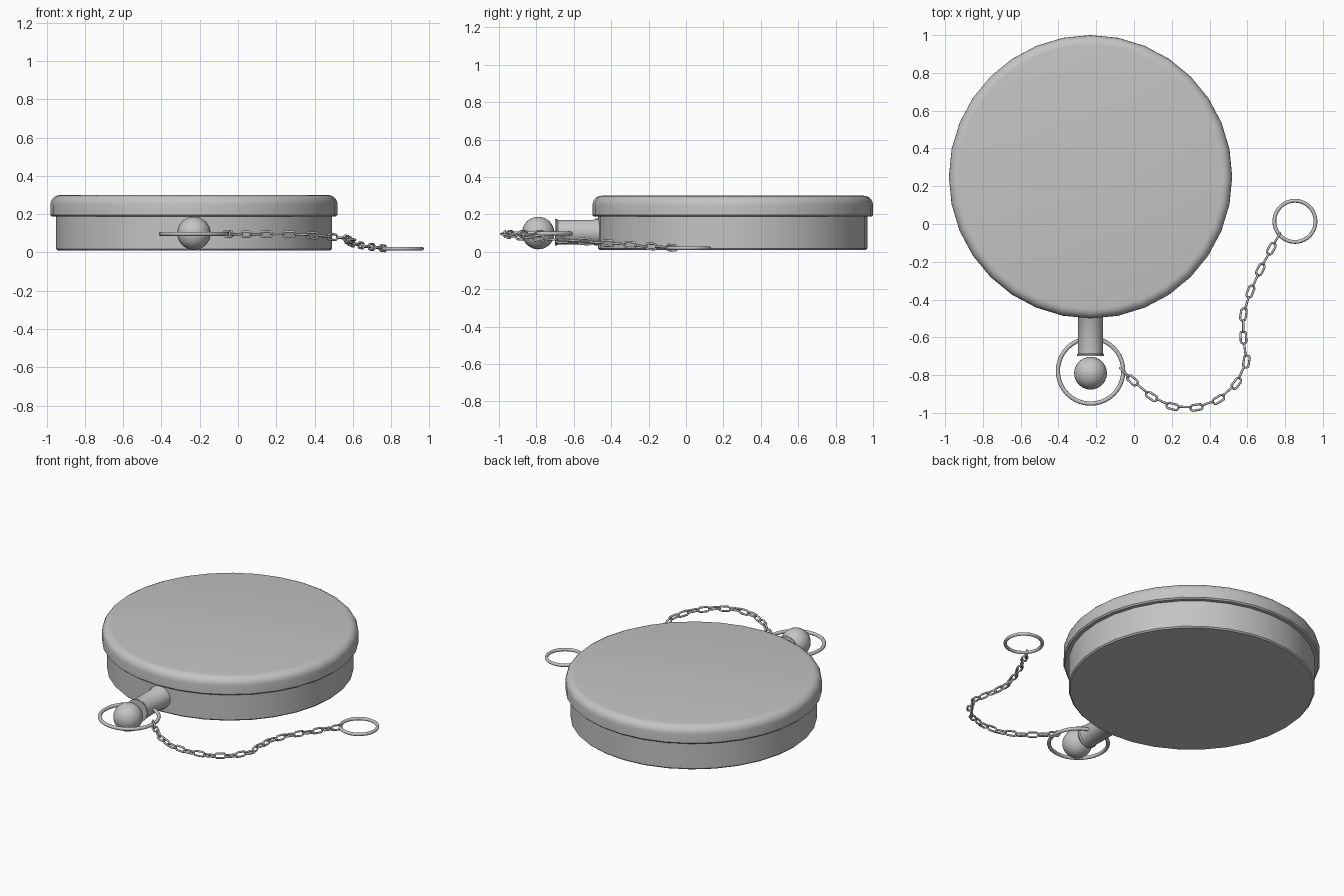
import bpy, bmesh, math
from mathutils import Vector, Matrix

if "Cube" in bpy.data.objects:
    bpy.data.objects.remove(bpy.data.objects["Cube"])

steel = bpy.data.materials.new("grey_metal")
steel.diffuse_color = (0.55, 0.55, 0.55, 1)
steel.use_nodes = True
steel.node_tree.nodes["Principled BSDF"].inputs["Base Color"].default_value = steel.diffuse_color


def finish(obj, name, angle=35):
    obj.name = name
    obj.data.name = name
    obj.data.materials.append(steel)
    bpy.ops.object.select_all(action='DESELECT')
    obj.select_set(True)
    bpy.context.view_layer.objects.active = obj
    bpy.ops.object.shade_smooth_by_angle(angle=math.radians(angle))
    return obj


def lathe(name, profile, segs, matrix):
    """Turn a (radius, height) profile about z, cap both ends, then place it."""
    bm = bmesh.new()
    rings = [[bm.verts.new((r * math.cos(2 * math.pi * i / segs),
                            r * math.sin(2 * math.pi * i / segs), h))
              for i in range(segs)] for r, h in profile]
    for a, b in zip(rings, rings[1:]):
        for i in range(segs):
            j = (i + 1) % segs
            bm.faces.new((a[i], a[j], b[j], b[i]))
    bm.faces.new(rings[0])
    bm.faces.new(rings[-1])
    bmesh.ops.recalc_face_normals(bm, faces=bm.faces)
    mesh = bpy.data.meshes.new(name)
    bm.to_mesh(mesh)
    bm.free()
    mesh.transform(matrix)
    obj = bpy.data.objects.new(name, mesh)
    bpy.context.collection.objects.link(obj)
    return finish(obj, name)


def ring(name, location, outer, minor):
    bpy.ops.mesh.primitive_torus_add(location=location, major_radius=outer - minor,
                                     minor_radius=minor, major_segments=40, minor_segments=10)
    return finish(bpy.context.object, name, 60)


# Round case and its overhanging lid
case_place = Matrix.Translation((-0.23, 0.25, 0))
lathe("case", [(0.712, 0.01), (0.72, 0.018), (0.72, 0.20)], 32, case_place)
fillet = [(0.70 + 0.05 * math.cos(a), 0.25 + 0.05 * math.sin(a))
          for a in (math.radians(18 * k) for k in range(6))]
lathe("lid", [(0.72, 0.188), (0.742, 0.188), (0.75, 0.196)] + fillet, 32, case_place)

# Neck pointing to the front, with a slight flare at both ends
neck_place = Matrix.Translation((-0.23, 0, 0.105)) @ Matrix.Rotation(math.radians(90), 4, 'X')
lathe("neck", [(0.072, 0.44), (0.072, 0.485), (0.066, 0.495), (0.066, 0.685),
               (0.071, 0.692), (0.071, 0.70)], 24, neck_place)

# Ball knob
bpy.ops.mesh.primitive_uv_sphere_add(segments=24, ring_count=16, radius=0.087,
                                     location=(-0.23, -0.79, 0.1))
finish(bpy.context.object, "ball_knob", 60)

# Rings at both ends of the chain
ring("knob_ring", (-0.23, -0.778, 0.097), 0.184, 0.011)
ring("end_ring", (0.852, 0.014, 0.02), 0.119, 0.01)

# Chain link: a torus stretched into a stadium
bpy.ops.mesh.primitive_torus_add(major_radius=0.015, minor_radius=0.006,
                                 major_segments=12, minor_segments=8)
first = bpy.context.object
first.data.transform(Matrix.Rotation(math.radians(15), 4, 'Z'))
for v in first.data.vertices:
    v.co.x += math.copysign(0.0175, v.co.x)
finish(first, "chain_link", 60)

# Centres of the flat links; upright links sit halfway between them
flat = [Vector(p) for p in (
    (-0.008, -0.828, 0.095), (0.093, -0.913, 0.095), (0.204, -0.966, 0.096),
    (0.331, -0.971, 0.094), (0.447, -0.929, 0.085), (0.542, -0.844, 0.076),
    (0.595, -0.728, 0.067), (0.579, -0.601, 0.060), (0.579, -0.479, 0.050),
    (0.616, -0.357, 0.043), (0.669, -0.241, 0.031), (0.727, -0.130, 0.026))]
centres = [Vector((-0.051, -0.786, 0.097))]
for a, b in zip(flat, flat[1:]):
    centres += [a, (a + b) / 2]
centres += [flat[-1], Vector((0.757, -0.076, 0.022))]

for i, c in enumerate(centres):
    t = (centres[min(i + 1, len(centres) - 1)] - centres[max(i - 1, 0)]).normalized()
    side = Vector((0, 0, 1)).cross(t).normalized()
    basis = Matrix((t, side, t.cross(side))).transposed().to_4x4()
    roll = Matrix.Rotation(math.radians(90 if i % 2 == 0 else 0), 4, 'X')
    link = first if i == 0 else first.copy()
    if i:
        bpy.context.collection.objects.link(link)
    link.matrix_world = Matrix.Translation(c) @ basis @ roll
